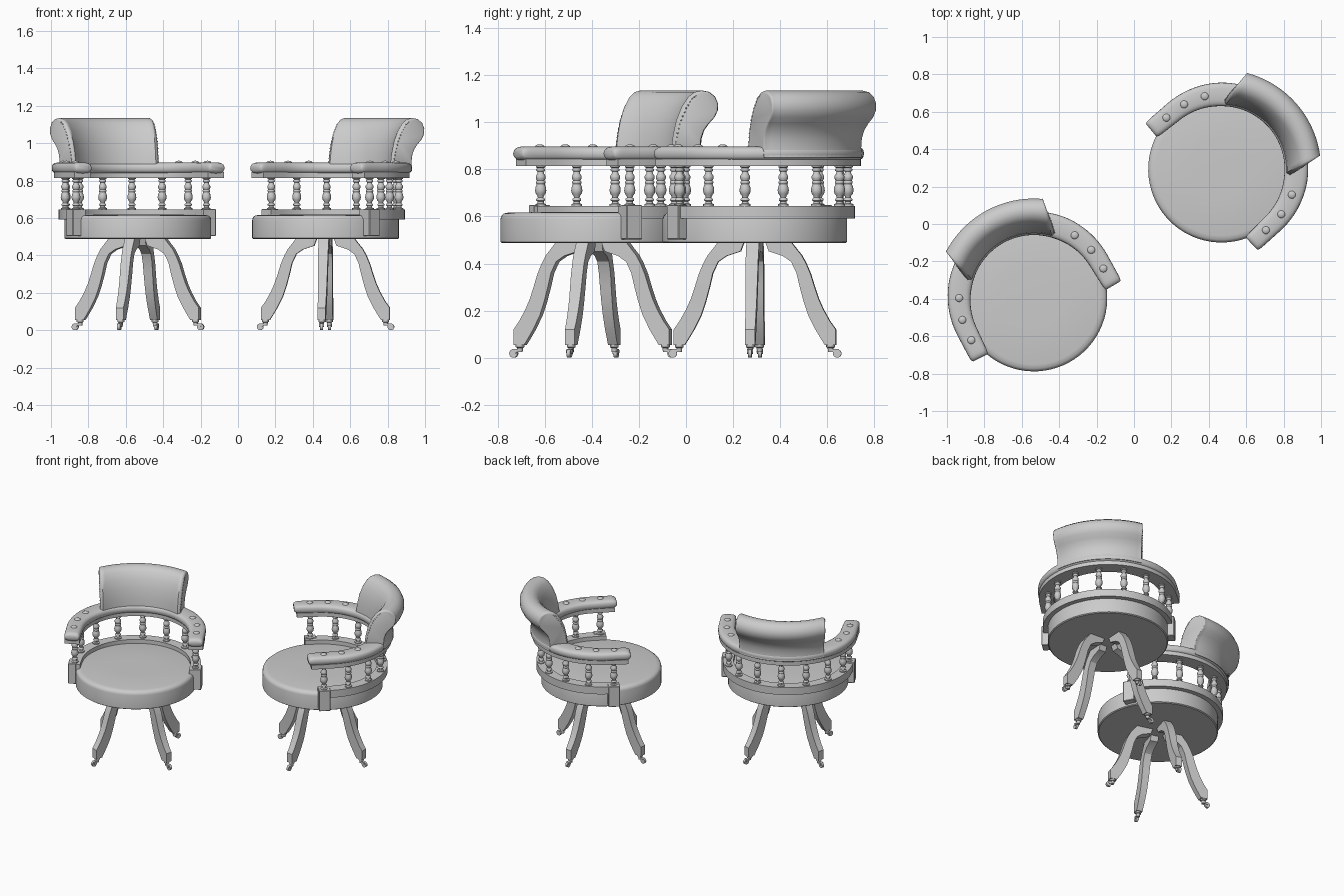
import bpy, bmesh
from math import sin, cos, pi, radians, asin, copysign
from mathutils import Matrix, Vector

if "Cube" in bpy.data.objects:
    bpy.data.objects.remove(bpy.data.objects["Cube"])

CHAIRS = [("left", (-0.535, -0.396), 28.5), ("right", (0.468, 0.293), -48.5)]
R, ARC, END = 0.40, 0.614, 0.158      # arm path: circle arc then straight ends


def place(name, bm, smooth=35):
    """Finish a mesh and put one copy on each chair."""
    bmesh.ops.recalc_face_normals(bm, faces=bm.faces)
    me = bpy.data.meshes.new(name)
    bm.to_mesh(me)
    bm.free()
    for i, (side, (x, y), rot) in enumerate(CHAIRS):
        ob = bpy.data.objects.new(f"{side}_chair_{name}", me)
        bpy.context.collection.objects.link(ob)
        ob.matrix_world = Matrix.Translation((x, y, 0)) @ Matrix.Rotation(radians(rot), 4, 'Z')
        if i == 0 and smooth:
            bpy.ops.object.select_all(action='DESELECT')
            ob.select_set(True)
            bpy.context.view_layer.objects.active = ob
            bpy.ops.object.shade_smooth_by_angle(angle=radians(smooth))


def loft(bm, sections):
    """Skin closed sections and cap both ends."""
    rings = [[bm.verts.new(p) for p in s] for s in sections]
    n = len(rings[0])
    for a, b in zip(rings, rings[1:]):
        for i in range(n):
            j = (i + 1) % n
            bm.faces.new((a[i], a[j], b[j], b[i]))
    bm.faces.new(rings[0])
    bm.faces.new(rings[-1])


def lathe(bm, prof, segs, at=(0, 0)):
    loft(bm, [[(at[0] + r * cos(2 * pi * i / segs), at[1] + r * sin(2 * pi * i / segs), z)
               for i in range(segs)] for r, z in prof])


def path(s, off=0):
    """Point on the arm path at signed length s, pushed outward by off."""
    t = max(-ARC, min(ARC, s))
    a = pi / 2 - t / R
    n = Vector((cos(a), sin(a)))
    tang = Vector((sin(a), -cos(a)))
    return n * (R + off) + tang * (s - t)


def sweep(bm, length, section, ends=((0, 1),), steps=60):
    """Sweep section(k, f) along the path; ends = (pull back, scale) rounding."""
    st = [(-length + d, k) for d, k in ends]
    L = length - ends[-1][0]
    st += [(-L + 2 * L * i / steps, 1) for i in range(1, steps)]
    st += [(length - d, k) for d, k in reversed(ends)]
    out = []
    for s, k in st:
        f = max(0, (abs(s) - 0.35) / (length - 0.35))
        out.append([(*path(s, o), z) for o, z in section(k, f)])
    loft(bm, out)


def box_section(o0, o1, z0, z1):
    return lambda k, f: [(o0, z0), (o1, z0), (o1, z1), (o0, z1)]


# Round seat
bm = bmesh.new()
lathe(bm, [(0.385, 0.487), (0.392, 0.492), (0.392, 0.59), (0.388, 0.604),
           (0.377, 0.613), (0.355, 0.617), (0.15, 0.619)], 72)
place("seat", bm)

# Lower gallery rail on the seat
bm = bmesh.new()
sweep(bm, 0.70, box_section(-0.045, 0.024, 0.592, 0.645))
place("lower_rail", bm)

# Brackets at the rail ends
bm = bmesh.new()
for sx in (-1, 1):
    m = Matrix.Translation((sx * 0.41, -0.035, 0.576)) @ Matrix.Diagonal((0.052, 0.076, 0.146, 1))
    bmesh.ops.create_cube(bm, size=1, matrix=m)
bmesh.ops.bevel(bm, geom=bm.edges[:], offset=0.003, segments=1, affect='EDGES')
place("rail_brackets", bm, 0)

# Turned spindles
SPINDLE = [(.023, .643), (.023, .652), (.014, .656), (.013, .664), (.019, .668), (.019, .674),
           (.012, .680), (.014, .688), (.021, .697), (.024, .710), (.022, .724), (.017, .738),
           (.020, .742), (.020, .748), (.016, .752), (.021, .762), (.021, .772), (.014, .782),
           (.013, .790), (.019, .795), (.019, .801), (.014, .806), (.021, .810), (.021, .818)]
bm = bmesh.new()
for k in range(-4, 5):
    lathe(bm, SPINDLE, 16, path(R * radians(23.8) * k, -0.005))
place("spindles", bm, 50)

# Upper rail under the arm pad
bm = bmesh.new()
sweep(bm, 0.755, box_section(-0.048, 0.05, 0.815, 0.845))
place("upper_rail", bm)


# Padded arm
def pad(k, f):
    w = (0.063 - 0.012 * f) * (0.72 + 0.28 * k)
    pts = []
    for i in range(20):
        a = 2 * pi * i / 20
        c, s = cos(a), sin(a)
        pts.append((w * copysign(abs(c) ** 0.6, c),
                    0.867 + 0.031 * k * copysign(abs(s) ** 0.7, s)))
    return pts


bm = bmesh.new()
sweep(bm, ARC + END, pad, ((0, 0.35), (0.004, 0.65), (0.012, 0.86), (0.025, 0.97), (0.04, 1)))
place("arm_pad", bm, 60)

# Arm buttons
bm = bmesh.new()
for sx in (-1, 1):
    for deg in (28.5, 11.5, -5.5):
        p = path(sx * R * radians(90 - deg))
        m = Matrix.Translation((*p, 0.896)) @ Matrix.Diagonal((1, 1, 0.5, 1))
        bmesh.ops.create_uvsphere(bm, u_segments=16, v_segments=8, radius=0.021, matrix=m)
place("arm_buttons", bm)

# Scrolled backrest: (radius, height) profile swept round the back
BACK = [(.345, .85), (.347, .89), (.354, .95), (.366, 1.01), (.386, 1.065), (.412, 1.108),
        (.436, 1.128), (.465, 1.135), (.495, 1.129), (.519, 1.11), (.532, 1.08), (.531, 1.05),
        (.518, 1.022), (.494, .995), (.473, .965), (.462, .93), (.459, .89), (.463, .85)]


def back_pt(u, r, z, extra=0, shrink=0.0):
    mid = (0.405 + 0.07 * max(0, min(1, (z - 0.9) / 0.2)), z)
    rr = r + (mid[0] - r) * shrink
    zz = z + (1.0 - z) * shrink * 0.4
    half = asin((0.243 + (r - 0.345) * 0.24) / r)
    a = pi / 2 - u * half
    side = copysign(extra, u) if extra else 0
    return (rr * cos(a) + side, rr * sin(a), zz)


stations = [(-1, .012, .2), (-1, .010, .1), (-1, .006, .03)]
stations += [(-1 + i / 14, 0, 0) for i in range(29)]
stations += [(1, .006, .03), (1, .010, .1), (1, .012, .2)]
bm = bmesh.new()
loft(bm, [[back_pt(u, r, z, e, k) for r, z in BACK] for u, e, k in stations])
place("backrest", bm, 50)

# Nail heads along the backrest ends
bm = bmesh.new()
for u in (-1, 1):
    for (r0, z0), (r1, z1) in zip(BACK[1:6], BACK[2:7]):
        for t in (0, 0.33, 0.67):
            p = back_pt(u, r0 + (r1 - r0) * t, z0 + (z1 - z0) * t, .011, .2)
            bmesh.ops.create_icosphere(bm, subdivisions=1, radius=0.004,
                                       matrix=Matrix.Translation(p))
place("nail_heads", bm)

# Splayed legs: paired outer / inner edge points (radius, height) and half width
LEG = [(.155, .492, .045, .492, .027), (.178, .462, .06, .452, .027),
       (.200, .435, .120, .432, .027), (.219, .400, .155, .408, .026),
       (.238, .355, .178, .360, .026), (.255, .300, .192, .300, .025),
       (.272, .250, .208, .240, .024), (.292, .205, .228, .180, .023),
       (.320, .155, .258, .120, .022), (.345, .120, .282, .080, .021),
       (.345, .055, .298, .055, .021)]
legs, casters = bmesh.new(), bmesh.new()
for k in range(4):
    rot = Matrix.Rotation(radians(45 + 90 * k), 4, 'Z')
    loft(legs, [[rot @ Vector(p) for p in ((ro, -w, zo), (ro, w, zo), (ri, w, zi), (ri, -w, zi))]
                for ro, zo, ri, zi, w in LEG])
    # Caster: socket, fork and wheel
    at = (rot @ Vector((0.322, 0, 0))).xy
    lathe(casters, [(.019, .057), (.019, .045), (.013, .042), (.011, .024)], 14, at)
    for r, y, depth, x, z in ((.018, 0, .016, .350, .018), (.010, 0, .026, .345, .026)):
        m = rot @ Matrix.Translation((x, y, z)) @ Matrix.Rotation(pi / 2, 4, 'X')
        bmesh.ops.create_cone(casters, cap_ends=True, segments=18, radius1=r, radius2=r,
                              depth=depth, matrix=m)
    m = rot @ Matrix.Translation((0.336, 0, 0.03)) @ Matrix.Diagonal((.036, .022, .012, 1))
    bmesh.ops.create_cube(casters, size=1, matrix=m)
place("legs", legs, 25)
place("casters", casters)
